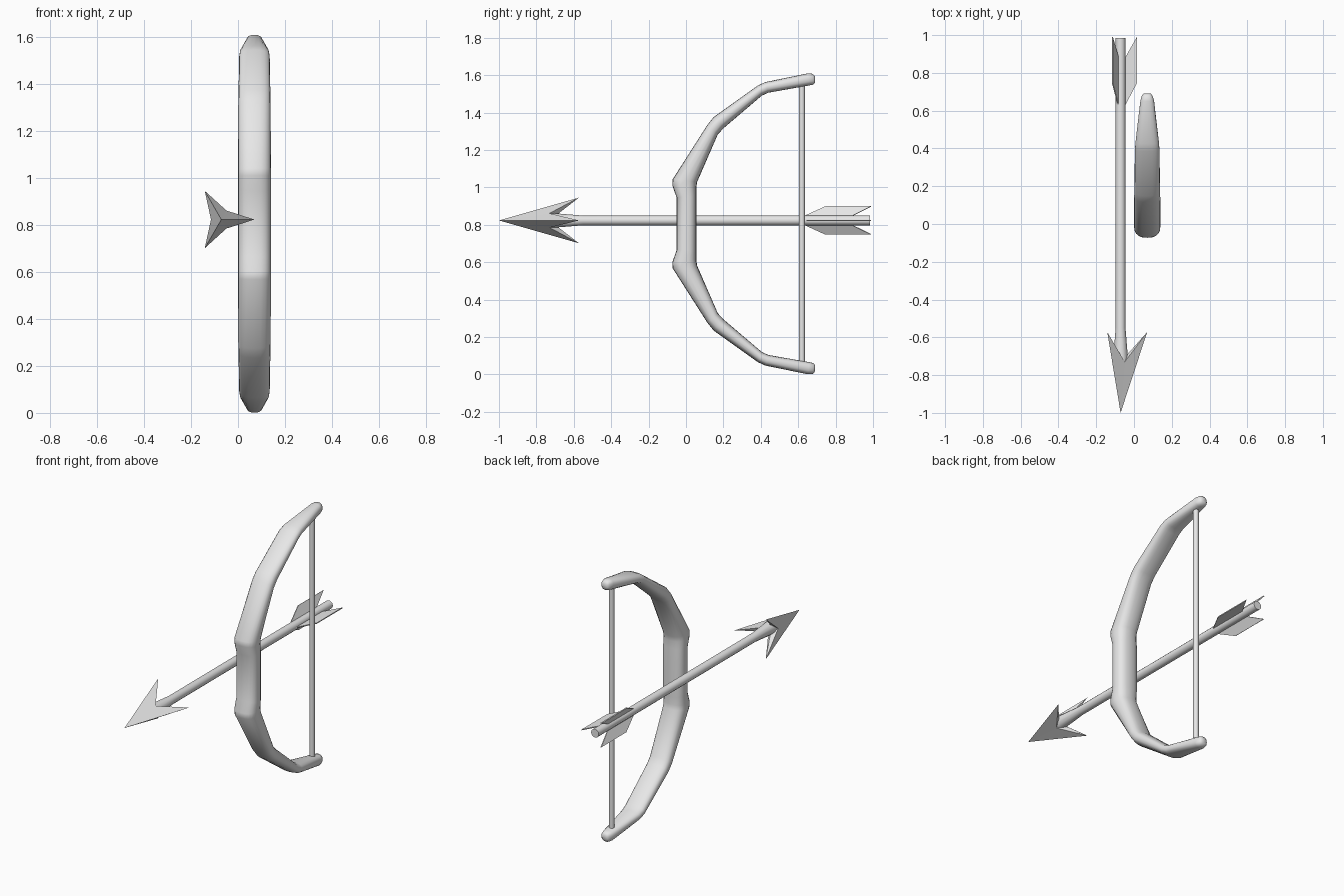
import bpy, math
from mathutils import Vector

if "Cube" in bpy.data.objects:
    bpy.data.objects.remove(bpy.data.objects["Cube"])

gray = bpy.data.materials.new("light_gray")
gray.diffuse_color = (0.8, 0.8, 0.8, 1)
gray.use_nodes = True
gray.node_tree.nodes["Principled BSDF"].inputs["Base Color"].default_value = gray.diffuse_color

AX, AZ = -0.071, 0.823      # arrow axis
BX, MID = 0.07, 0.805       # bow plane and mid height


def make(name, verts, faces, smooth=None):
    me = bpy.data.meshes.new(name)
    me.from_pydata([tuple(v) for v in verts], [], faces)
    me.materials.append(gray)
    ob = bpy.data.objects.new(name, me)
    bpy.context.collection.objects.link(ob)
    bpy.ops.object.select_all(action='DESELECT')
    ob.select_set(True)
    bpy.context.view_layer.objects.active = ob
    # consistent outward normals
    bpy.ops.object.mode_set(mode='EDIT')
    bpy.ops.mesh.select_all(action='SELECT')
    bpy.ops.mesh.normals_make_consistent(inside=False)
    bpy.ops.object.mode_set(mode='OBJECT')
    if smooth:
        bpy.ops.object.shade_smooth_by_angle(angle=math.radians(smooth))
    return ob


def skin(name, rings, smooth):
    """Closed tube through rings of equal point count."""
    n = len(rings[0])
    verts = [p for r in rings for p in r]
    faces = [(i * n + j, i * n + (j + 1) % n, (i + 1) * n + (j + 1) % n, (i + 1) * n + j)
             for i in range(len(rings) - 1) for j in range(n)]
    faces += [tuple(range(n)), tuple(range(len(verts) - n, len(verts)))]
    return make(name, verts, faces, smooth)


def around(r, angle, y):
    """Point around the arrow axis."""
    return Vector((AX + r * math.cos(angle), y, AZ + r * math.sin(angle)))


# Bow: upper half stations (outer y, outer z, inner y, inner z, half width)
half = [
    (-0.050, 0.945, 0.055, 0.955, 0.070),
    (-0.073, 1.010, 0.055, 1.000, 0.070),
    (-0.072, 1.042, 0.060, 1.030, 0.070),
    (0.115, 1.335, 0.170, 1.283, 0.069),
    (0.148, 1.376, 0.203, 1.318, 0.068),
    (0.385, 1.545, 0.405, 1.490, 0.065),
    (0.425, 1.563, 0.440, 1.506, 0.062),
    (0.650, 1.609, 0.660, 1.545, 0.036),
    (0.678, 1.607, 0.682, 1.550, 0.028),
    (0.690, 1.594, 0.691, 1.563, 0.018),
]
stations = [(a, 2 * MID - b, c, 2 * MID - d, w) for a, b, c, d, w in reversed(half)] + half


def oval(t):
    """Slightly squared oval section."""
    c, s = math.cos(t), math.sin(t)
    return [math.copysign(abs(v) ** 0.8, v) for v in (c, s)]


rings = []
for oy, oz, iy, iz, w in stations:
    outer, inner = Vector((BX, oy, oz)), Vector((BX, iy, iz))
    mid, u = (outer + inner) / 2, (outer - inner) / 2
    rings.append([mid + u * oval(k * math.tau / 20)[0]
                  + Vector((w * oval(k * math.tau / 20)[1], 0, 0)) for k in range(20)])
skin("bow_limbs", rings, 80)

# String
skin("bow_string", [[(BX + 0.016 * math.cos(k * math.tau / 10),
                      0.62 + 0.016 * math.sin(k * math.tau / 10), z) for k in range(10)]
                    for z in (0.05, 1.56)], 50)

# Arrow shaft, flared into the head
skin("arrow_shaft", [[around(r, k * math.tau / 12, y) for k in range(12)]
                     for y, r in ((-0.735, 0.041), (-0.55, 0.026), (0.985, 0.026))], 50)

# Arrow head: three swept barbs with valleys between
head = [around(0, 0, -1.0), around(0, 0, -0.73)]
for k in range(6):
    a = k * math.tau / 6
    head.append(around(0.141, a, -0.572) if k % 2 == 0 else around(0.044, a, -0.73))
faces = []
for k in range(6):
    a, b = 2 + k, 2 + (k + 1) % 6
    faces += [(0, a, b), (1, b, a)]
make("arrow_head", head, faces)

# Fletching: three thin swept vanes
outline = [(0.015, 0.61), (0.086, 0.745), (0.086, 0.99), (0.015, 0.865)]
for i in range(3):
    a = i * math.tau / 3
    side = Vector((-math.sin(a), 0, math.cos(a))) * 0.003
    skin(f"arrow_vane_{i + 1}", [[around(r, a, y) + side * s for r, y in outline]
                                 for s in (-1, 1)], None)
